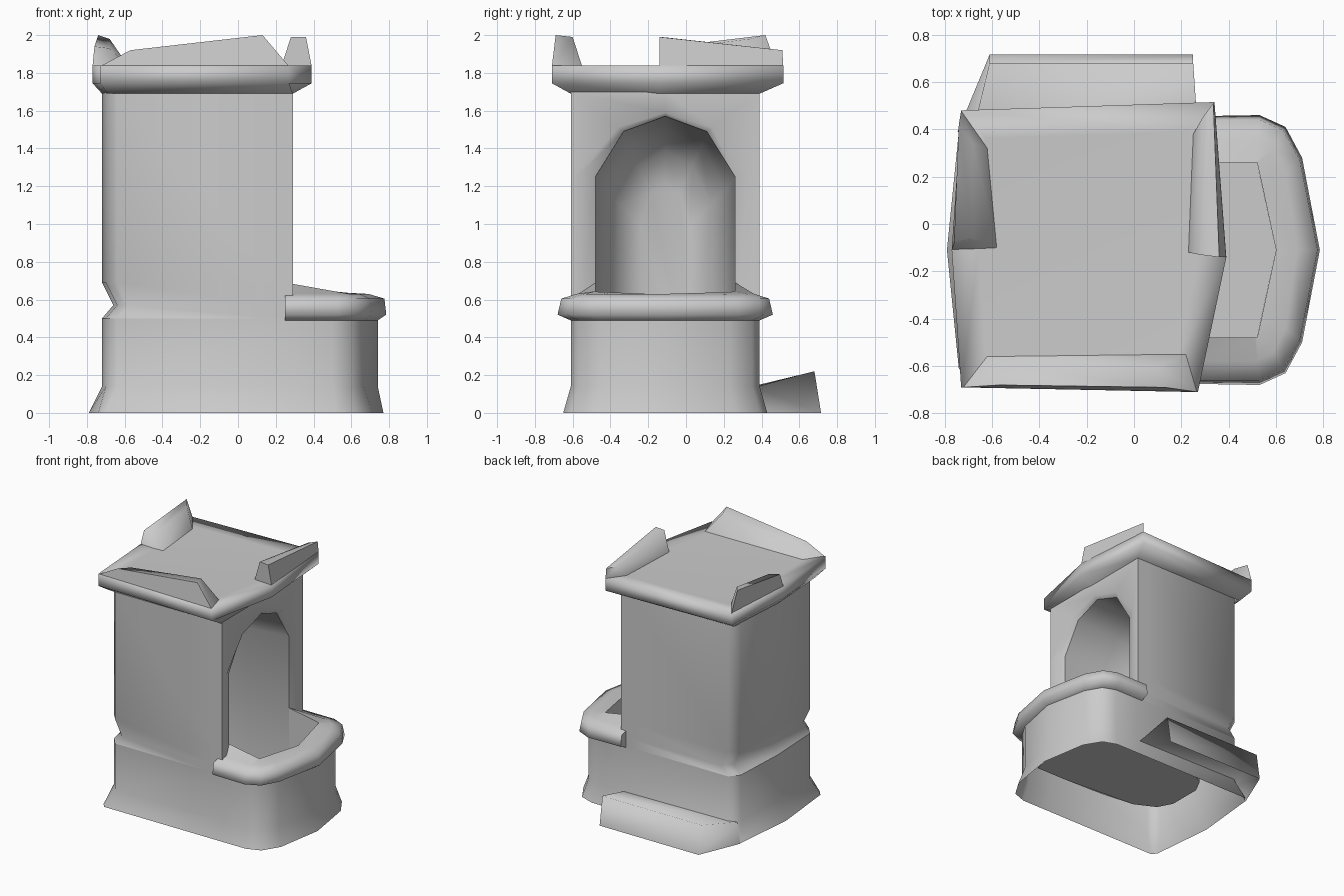
import bpy, bmesh, math
from mathutils import Vector

cube = bpy.data.objects.get("Cube")
if cube:
    bpy.data.objects.remove(cube)

stone = bpy.data.materials.new("grey stone")
stone.use_nodes = True
GREY = (0.6, 0.6, 0.6, 1)
stone.diffuse_color = GREY
stone.node_tree.nodes["Principled BSDF"].inputs["Base Color"].default_value = GREY
stone.node_tree.nodes["Principled BSDF"].inputs["Roughness"].default_value = 0.8

MID = -0.11   # symmetry plane of the niche and basin
FLOOR = 0.2   # bottom of the deep niche and basin


def finish(name, bm, angle=100, flip=False):
    """Turn a bmesh into a smooth shaded stone object."""
    bmesh.ops.remove_doubles(bm, verts=bm.verts, dist=0.0005)
    bmesh.ops.recalc_face_normals(bm, faces=bm.faces)
    if flip:
        bmesh.ops.reverse_faces(bm, faces=bm.faces)
    mesh = bpy.data.meshes.new(name)
    bm.to_mesh(mesh)
    bm.free()
    mesh.materials.append(stone)
    obj = bpy.data.objects.new(name, mesh)
    bpy.context.collection.objects.link(obj)
    bpy.ops.object.select_all(action='DESELECT')
    bpy.context.view_layer.objects.active = obj
    obj.select_set(True)
    bpy.ops.object.shade_smooth_by_angle(angle=math.radians(angle))
    return obj


def loft(name, rings, closed=True, cap=False, flip=False):
    """Skin a series of rings that share one point count."""
    bm = bmesh.new()
    rows = [[bm.verts.new(p) for p in ring] for ring in rings]
    n = len(rows[0])
    for a, b in zip(rows, rows[1:]):
        for i in range(n if closed else n - 1):
            j = (i + 1) % n
            bm.faces.new((a[i], a[j], b[j], b[i]))
    if cap:
        bm.faces.new(rows[-1])
    return finish(name, bm, flip=flip)


def mirrored(half):
    """Complete a half outline (x, distance from the middle) ending on the middle."""
    full = half + [(x, -d) for x, d in reversed(half) if d]
    return [(x, MID - d) for x, d in full]


def at_height(plan, z):
    return [(x, y, z) for x, y in plan]


# Flared foot: rectangle at the back, rounded bowl end towards +x
base = mirrored([(-0.72, 0), (-0.7, 0.43), (-0.64, 0.5), (0.29, 0.5), (0.5, 0.5),
                 (0.6, 0.46), (0.67, 0.34), (0.74, 0)])
foot = mirrored([(-0.79, 0), (-0.74, 0.5), (-0.71, 0.54), (0.3, 0.54), (0.52, 0.54),
                 (0.63, 0.5), (0.71, 0.37), (0.77, 0)])
loft("base_wall", [at_height(foot, 0), at_height(base, 0.14), at_height(base, 0.5)])

# Tower: three walls with a groove across the back, open on the niche side
front_run = [(0.29, -0.61), (0.2, -0.61), (-0.64, -0.61), (-0.7, -0.54), (-0.72, MID)]
walls = front_run + [(x, 2 * MID - y) for x, y in reversed(front_run[:-1])]
groove = [(x + 0.06 if x < 0 else x, y) for x, y in walls]
loft("tower_walls", [at_height(walls, 0.5), at_height(groove, 0.57),
                     at_height(walls, 0.69), at_height(walls, 1.7)], closed=False)

# Niche wall, splayed frame and deep hollow
arch = [(0.37, FLOOR), (0.37, 1.25), (0.22, 1.49), (0, 1.57)]
frame = [(0.445, 0.5), (0.445, 1.27), (0.25, 1.51), (0, 1.59)]
border = [(0.5, 0.5), (0.5, 1.25), (0.5, 1.7), (0, 1.7)]


def arch_ring(half, x, wide=1, tall=1):
    full = [(-d, z) for d, z in half] + [(d, z) for d, z in reversed(half) if d]
    return [(x, MID + d * wide, FLOOR + (z - FLOOR) * tall) for d, z in full]


loft("niche_wall", [arch_ring(border, 0.29), arch_ring(frame, 0.29),
                    arch_ring([(0.37, 0.5)] + arch[1:], 0.26)], closed=False)
loft("niche_hollow", [arch_ring(arch, 0.26), arch_ring(arch, -0.1, 0.97, 0.98),
                      arch_ring(arch, -0.36, 0.88, 0.94), arch_ring(arch, -0.52, 0.66, 0.86),
                      arch_ring(arch, -0.58, 0.35, 0.75)],
     closed=False, cap=True, flip=True)


# Rim height where the basin lip meets its hollow, falling towards the bowl end
def fall(x):
    return 0.69 - 0.2 * max(0, x - 0.28)


# Basin hollow and the floor shared with the niche
inner = mirrored([(0.25, 0.37), (0.51, 0.37), (0.52, 0.37), (0.54, 0.28), (0.6, 0)])
lip = [(x, y, fall(x)) for x, y in inner]
loft("basin_hollow", [lip, at_height(inner, FLOOR)], closed=False, flip=True)
left, right = [[(x, MID + s * d, FLOOR) for x, d in
                ((-0.58, 0.13), (-0.52, 0.245), (-0.36, 0.325), (0.26, 0.37),
                 (0.52, 0.37), (0.6, 0))] for s in (1, -1)]
loft("basin_floor", [right, left], closed=False)

# Rolled basin rim: cross-section rings from the wall round to the lip
wall_line = [(0.25, 0.5), (0.5, 0.5), (0.6, 0.46), (0.67, 0.34), (0.74, 0)]
outer_line = [(0.25, 0.565), (0.53, 0.57), (0.64, 0.52), (0.71, 0.39), (0.785, 0)]
upper_line = [(0.25, 0.55), (0.53, 0.55), (0.63, 0.505), (0.7, 0.38), (0.775, 0)]
crest_line = [(0.25, 0.47), (0.52, 0.47), (0.59, 0.43), (0.64, 0.33), (0.69, 0)]
rim = [at_height(mirrored(line), z) for line, z in
       ((wall_line, 0.49), (outer_line, 0.52), (upper_line, 0.605), (crest_line, 0.63))]
rim.append(lip)
loft("basin_rim", rim, closed=False)
for side in (0, -1):
    bm = bmesh.new()
    bm.faces.new([bm.verts.new(ring[side]) for ring in rim])
    finish("rim_end", bm)

# Cornice and roof slab
body = [(0.29, -0.61), (-0.69, -0.61), (-0.72, MID), (-0.69, 0.39), (0.29, 0.39), (0.29, -0.14)]
eave = [(0.27, -0.71), (-0.73, -0.69), (-0.77, MID), (-0.73, 0.48), (0.34, 0.515), (0.39, -0.14)]
roof = [(-0.2 + (x + 0.2) * 0.8, MID + (y - MID) * 0.8) for x, y in eave]
loft("cornice", [at_height(body, 1.69), at_height(eave, 1.745), at_height(eave, 1.84),
                 at_height(roof, 1.835)], cap=True)


# Broken parapet pieces along three edges
def parapet(name, foot_out, foot_in, top_out, top_in):
    quads = (foot_out, foot_in, top_in, top_out)
    bm = bmesh.new()
    a = [bm.verts.new(q[0]) for q in quads]
    b = [bm.verts.new(q[1]) for q in quads]
    bm.faces.new(a)
    bm.faces.new(b)
    for i in range(4):
        j = (i + 1) % 4
        bm.faces.new((a[i], a[j], b[j], b[i]))
    finish(name, bm, 75)


Z = 1.835
parapet("front_parapet", ((-0.73, -0.69, Z), (0.27, -0.71, Z)),
        ((-0.62, -0.56, Z), (0.22, -0.55, Z)),
        ((-0.57, -0.68, 1.92), (0.13, -0.69, 2.0)),
        ((-0.5, -0.61, 1.92), (0.1, -0.6, 1.99)))
parapet("niche_side_parapet", ((0.39, -0.14, Z), (0.34, 0.515, Z)),
        ((0.23, -0.12, Z), (0.25, 0.38, Z)),
        ((0.36, -0.14, 1.99), (0.335, 0.51, 1.92)),
        ((0.28, -0.13, 1.99), (0.29, 0.45, 1.92)))
parapet("back_parapet", ((-0.77, MID, Z), (-0.73, 0.48, Z)),
        ((-0.58, -0.1, Z), (-0.62, 0.32, Z)),
        ((-0.76, -0.08, 1.94), (-0.74, 0.42, 2.0)),
        ((-0.68, -0.06, 1.93), (-0.68, 0.34, 1.98)))

# Tilted step on the +y side, hollow underneath
bm = bmesh.new()
root_a, root_b, lip_a, lip_b, toe_a, toe_b, corner = (bm.verts.new(Vector(p)) for p in (
    (-0.69, 0.35, 0.14), (0.27, 0.39, 0.14), (-0.61, 0.68, 0.22), (0.25, 0.68, 0.22),
    (-0.61, 0.715, 0), (0.25, 0.715, 0), (-0.745, 0.39, 0)))
bm.faces.new((root_a, root_b, lip_b, lip_a))
bm.faces.new((lip_a, lip_b, toe_b, toe_a))
bm.faces.new((root_a, lip_a, toe_a, corner))
finish("side_step", bm)
